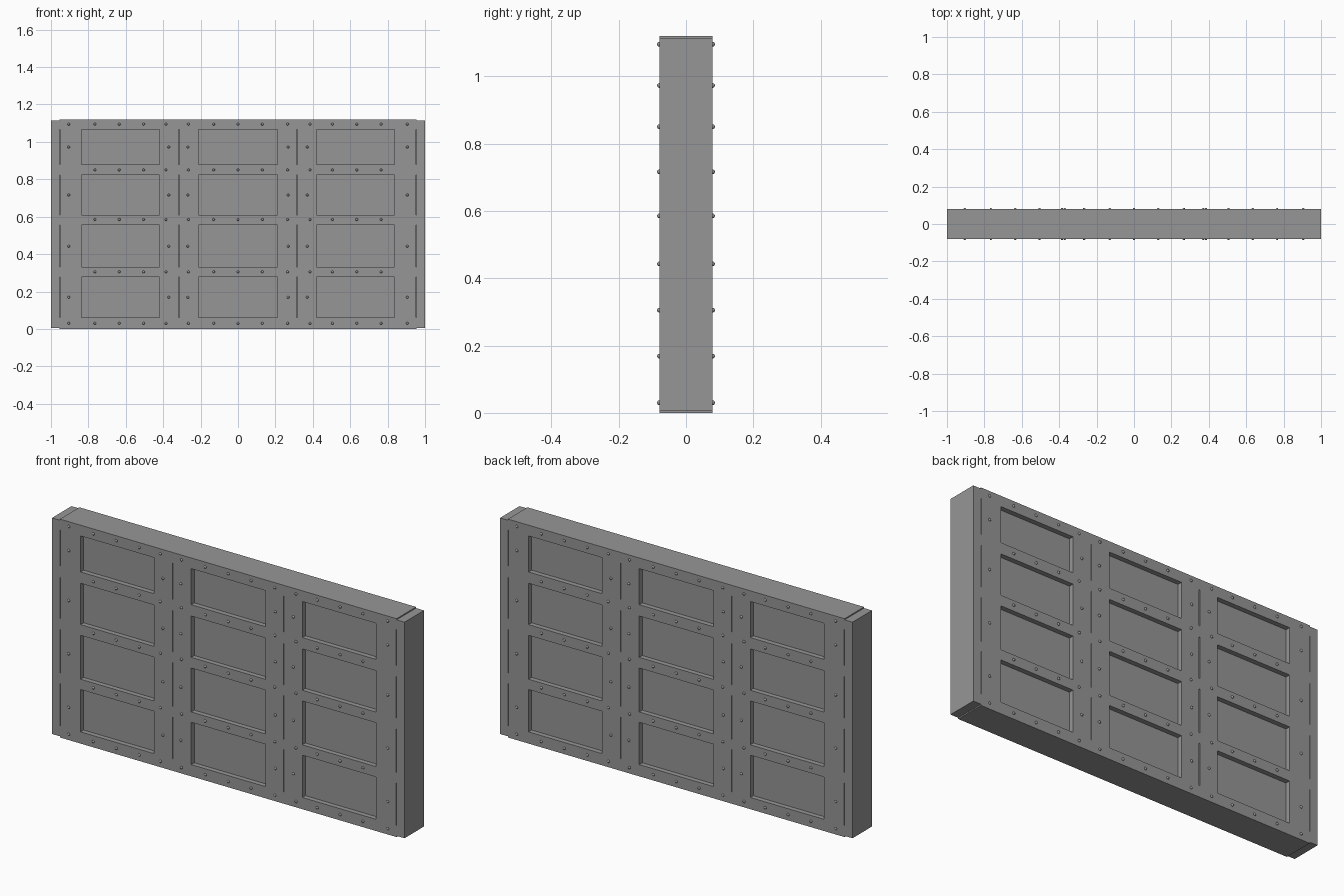
import bpy, bmesh
from mathutils import Matrix, Vector

if "Cube" in bpy.data.objects:
    bpy.data.objects.remove(bpy.data.objects["Cube"], do_unlink=True)

steel = bpy.data.materials.new("grey_steel")
steel.use_nodes = True
COLOUR = (0.305, 0.305, 0.305, 1)
steel.diffuse_color = COLOUR
steel.node_tree.nodes["Principled BSDF"].inputs["Base Color"].default_value = COLOUR


def add_box(bm, low, high):
    low, high = Vector(low), Vector(high)
    size = Matrix.Diagonal((*(high - low), 1))
    bmesh.ops.create_cube(bm, size=1, matrix=Matrix.Translation((low + high) / 2) @ size)


def finish(bm, name):
    mesh = bpy.data.meshes.new(name)
    bm.to_mesh(mesh)
    bm.free()
    mesh.materials.append(steel)
    obj = bpy.data.objects.new(name, mesh)
    bpy.context.collection.objects.link(obj)
    return obj


TOP = 1.12          # wall height
FACE = 0.079        # half thickness at the outer plates
CORE = 0.054        # half thickness at the recessed panels
END = 0.955         # inner side of the end posts
ROWS = [(0.06, 0.277), (0.33, 0.555), (0.61, 0.822), (0.88, 1.065)]
GAP = 0.0025        # half width of the plate seams

# Core slab, seen as the floor of every recessed panel
bm = bmesh.new()
add_box(bm, (-END, -CORE, 0), (END, CORE, TOP))
finish(bm, "core_slab")

# End posts, slightly shorter than the wall
for name, side in (("left_end_post", 1), ("right_end_post", -1)):
    bm = bmesh.new()
    x0, x1 = sorted((side * END, side))
    add_box(bm, (x0, -FACE, 0.006), (x1, FACE, TOP - 0.006))
    finish(bm, name)

# Horizontal rails and vertical stiles on both faces, with seams between stiles
rail_edges = [0] + [z for row in ROWS for z in row] + [TOP]
stiles = [(0.21, 0.315 - GAP), (0.315 + GAP, 0.42), (0.838, END - GAP)]
for name, y0, y1 in (("front", -FACE, -CORE), ("back", CORE, FACE)):
    bm = bmesh.new()
    for z0, z1 in zip(rail_edges[::2], rail_edges[1::2]):
        add_box(bm, (-END, y0, z0), (END, y1, z1))
    finish(bm, name + "_rails")
    bm = bmesh.new()
    for z0, z1 in ROWS:
        for x0, x1 in stiles:
            add_box(bm, (x0, y0, z0), (x1, y1, z1))
            add_box(bm, (-x1, y0, z0), (-x0, y1, z1))
    finish(bm, name + "_stiles")

# Rivets along the rails and up the stiles
half = [0.13, 0.265, 0.385, 0.505, 0.635, 0.765, 0.905]
rail_x = [-x for x in half] + [0] + half
stile_x = [s * x for s in (-1, 1) for x in (0.268, 0.37, 0.905)]
rail_z = [0.03, 0.305, 0.585, 0.85, 1.095]
spots = [(x, z) for z in rail_z for x in rail_x
         if abs(x) < 0.9 or z in (rail_z[0], rail_z[-1])]
spots += [(x, (z0 + z1) / 2) for z0, z1 in ROWS for x in stile_x]
for name, y in (("front_rivets", -FACE), ("back_rivets", FACE)):
    bm = bmesh.new()
    for x, z in spots:
        bmesh.ops.create_uvsphere(bm, u_segments=8, v_segments=6, radius=0.007,
                                  matrix=Matrix.Translation((x, y, z)))
    for face in bm.faces:
        face.smooth = True
    finish(bm, name)
